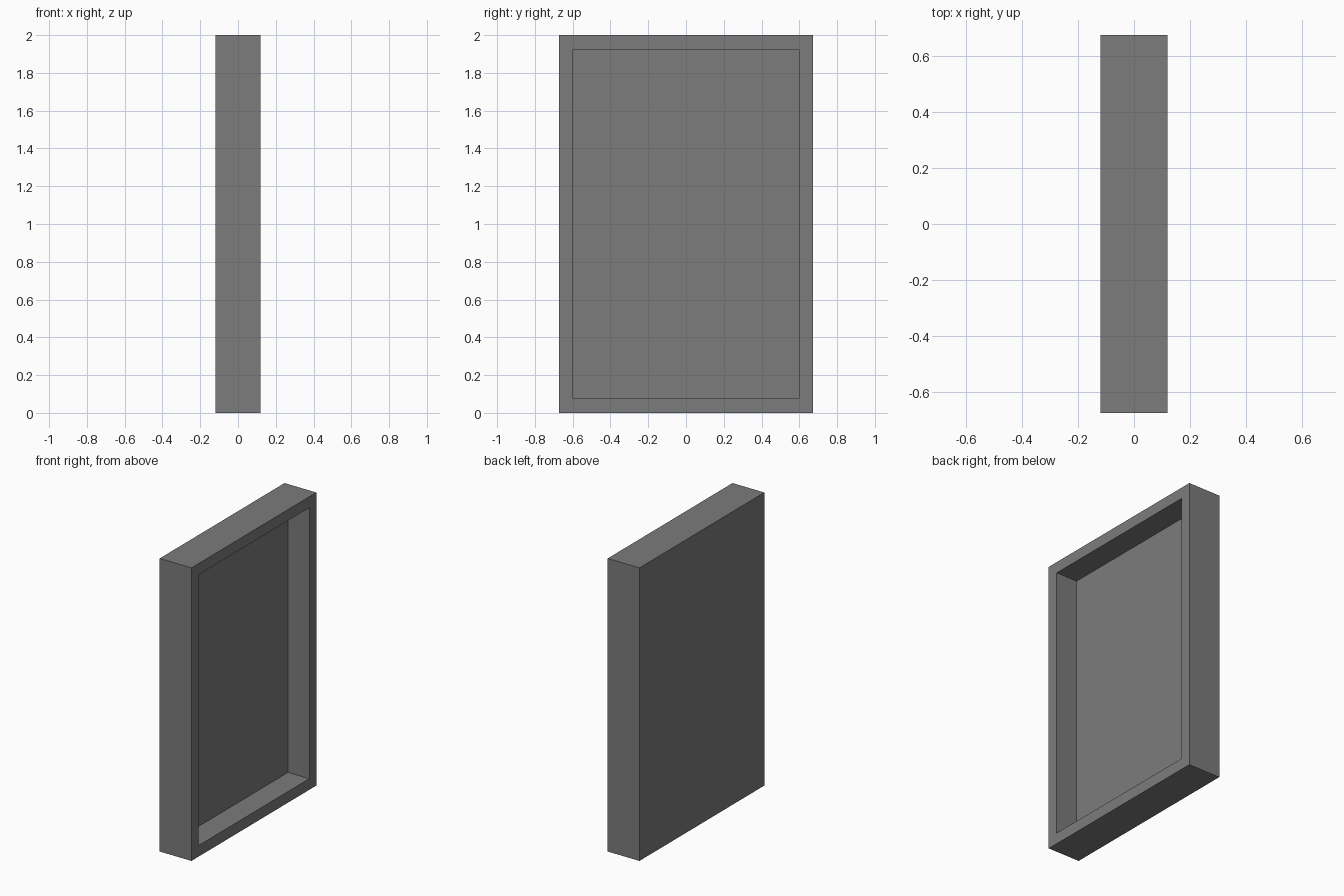
import bpy, bmesh

if "Cube" in bpy.data.objects:
    bpy.data.objects.remove(bpy.data.objects["Cube"])

# Overall panel size, rim width and recess depth
HX, HY, H = 0.12, 0.673, 2.0
RIM, DEPTH = 0.076, 0.16

grey = bpy.data.materials.new("dark grey")
grey.diffuse_color = (0.2, 0.2, 0.2, 1)
grey.use_nodes = True
grey.node_tree.nodes["Principled BSDF"].inputs["Base Color"].default_value = grey.diffuse_color

# Solid slab standing on the floor
bm = bmesh.new()
bmesh.ops.create_cube(bm, size=1)
for v in bm.verts:
    v.co.x *= 2 * HX
    v.co.y *= 2 * HY
    v.co.z = (v.co.z + 0.5) * H

# Rim and recess on the +x face
bm.normal_update()
front = max(bm.faces, key=lambda f: f.normal.x)
bmesh.ops.inset_region(bm, faces=[front], thickness=RIM, use_even_offset=True)
inner = bmesh.ops.extrude_discrete_faces(bm, faces=[front])["faces"][0]
for v in inner.verts:
    v.co.x -= DEPTH
bmesh.ops.recalc_face_normals(bm, faces=bm.faces)

mesh = bpy.data.meshes.new("recessed_panel")
bm.to_mesh(mesh)
bm.free()
mesh.materials.append(grey)
obj = bpy.data.objects.new("recessed_panel", mesh)
bpy.context.collection.objects.link(obj)
